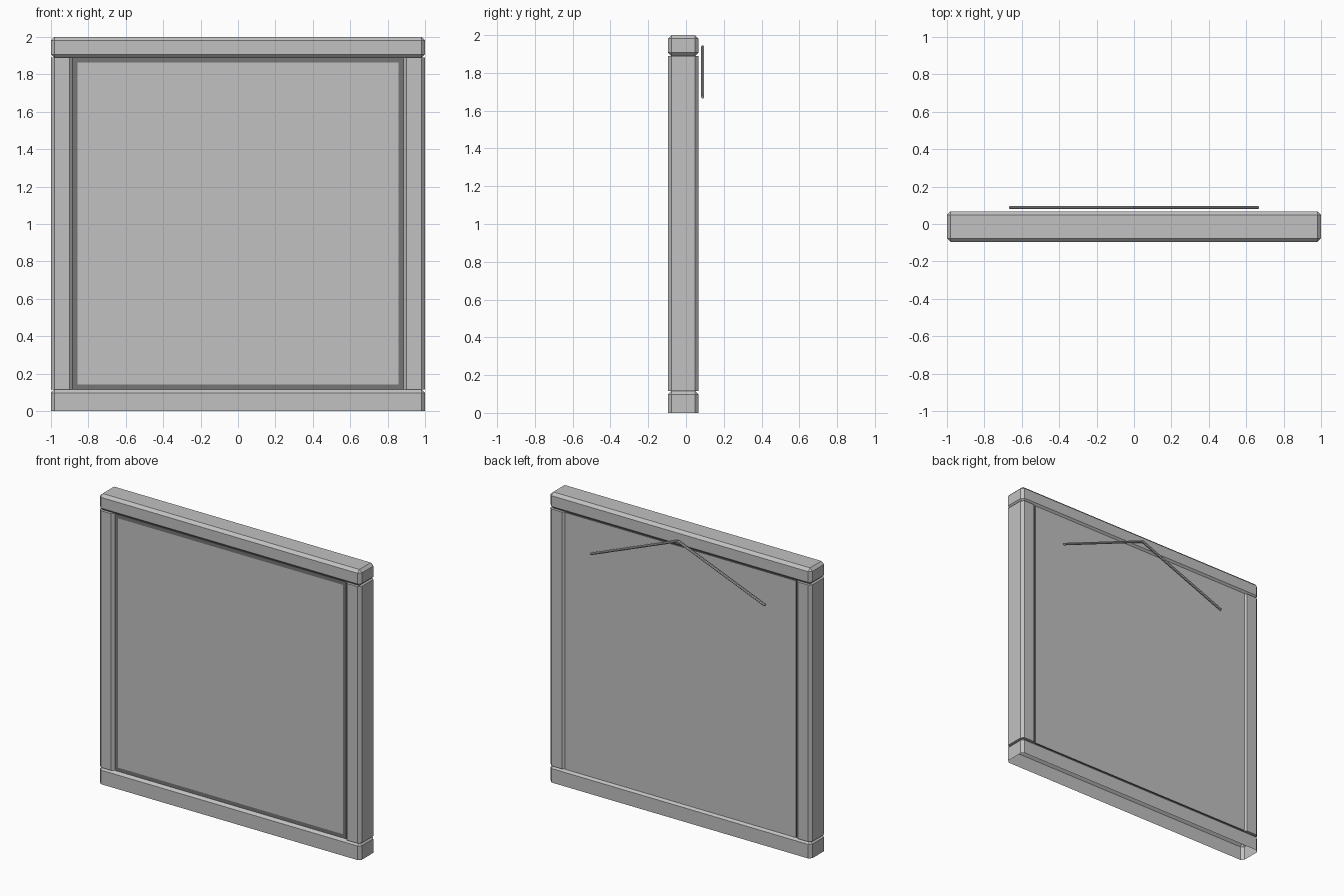
import bpy
import bmesh
from mathutils import Vector

cube = bpy.data.objects.get("Cube")
if cube:
    bpy.data.objects.remove(cube, do_unlink=True)


def make_material(name, value):
    mat = bpy.data.materials.new(name)
    mat.use_nodes = True
    color = (value, value, value, 1)
    mat.diffuse_color = color
    mat.node_tree.nodes["Principled BSDF"].inputs["Base Color"].default_value = color
    return mat


GREY = make_material("mid grey", 0.535)
DARK = make_material("dark grey", 0.18)

FRONT, BACK = -0.096, 0.067
CHAMFER = 0.019


def finish(bm, name, mats=(GREY,)):
    mesh = bpy.data.meshes.new(name)
    bm.to_mesh(mesh)
    bm.free()
    for mat in mats:
        mesh.materials.append(mat)
    obj = bpy.data.objects.new(name, mesh)
    bpy.context.collection.objects.link(obj)
    return obj


def box(low, high):
    bm = bmesh.new()
    bmesh.ops.create_cube(bm, size=1)
    low, high = Vector(low), Vector(high)
    for v in bm.verts:
        v.co = (low + high) / 2 + v.co * (high - low)
    bm.normal_update()
    return bm


def chamfer(bm, rule):
    edges = [e for e in bm.edges if rule(e)]
    bmesh.ops.bevel(bm, geom=edges, offset=CHAMFER, segments=1,
                    profile=0.5, affect='EDGES')
    bm.normal_update()


def is_vertical(e):
    return abs(e.verts[0].co.z - e.verts[1].co.z) > 0.01


# Top rail, chamfered all round
bm = box((-1, FRONT, 1.888), (1, BACK, 2))
chamfer(bm, lambda e: True)
finish(bm, "top_rail")

# Bottom rail, hollow and open underneath
bm = box((-1, FRONT, 0), (1, BACK, 0.116))
chamfer(bm, lambda e: is_vertical(e) or e.verts[0].co.z > 0.1)
under = [f for f in bm.faces if f.normal.z < -0.9]
bmesh.ops.delete(bm, geom=under, context='FACES_ONLY')
finish(bm, "bottom_rail")

# Side posts with chamfered long edges
for side, name in ((1, "left_post"), (-1, "right_post")):
    xs = sorted((side * 0.883, side))
    bm = box((xs[0], FRONT, 0.115), (xs[1], BACK, 1.889))
    chamfer(bm, is_vertical)
    finish(bm, name)

# Panel with dark edges and a dark border on its front
bm = box((-0.884, -0.082, 0.115), (0.884, 0.06, 1.889))
face = [f for f in bm.faces if f.normal.y < -0.9]
bmesh.ops.inset_region(bm, faces=face, thickness=0.026, use_even_offset=True)
for f in bm.faces:
    is_back = f.normal.y > 0.9
    f.material_index = 0 if is_back or f in face else 1
finish(bm, "panel", (GREY, DARK))

# Hanging wire, two thin rods meeting at the top
apex = Vector((0, 0.088, 1.938))
for side, name in ((1, "left_wire"), (-1, "right_wire")):
    end = Vector((side * 0.665, 0.088, 1.672))
    bm = bmesh.new()
    bmesh.ops.create_cone(bm, cap_ends=True, segments=8, radius1=0.0085,
                          radius2=0.0085, depth=(end - apex).length)
    wire = finish(bm, name)
    wire.location = (apex + end) / 2
    wire.rotation_euler = (end - apex).to_track_quat('Z', 'Y').to_euler()
